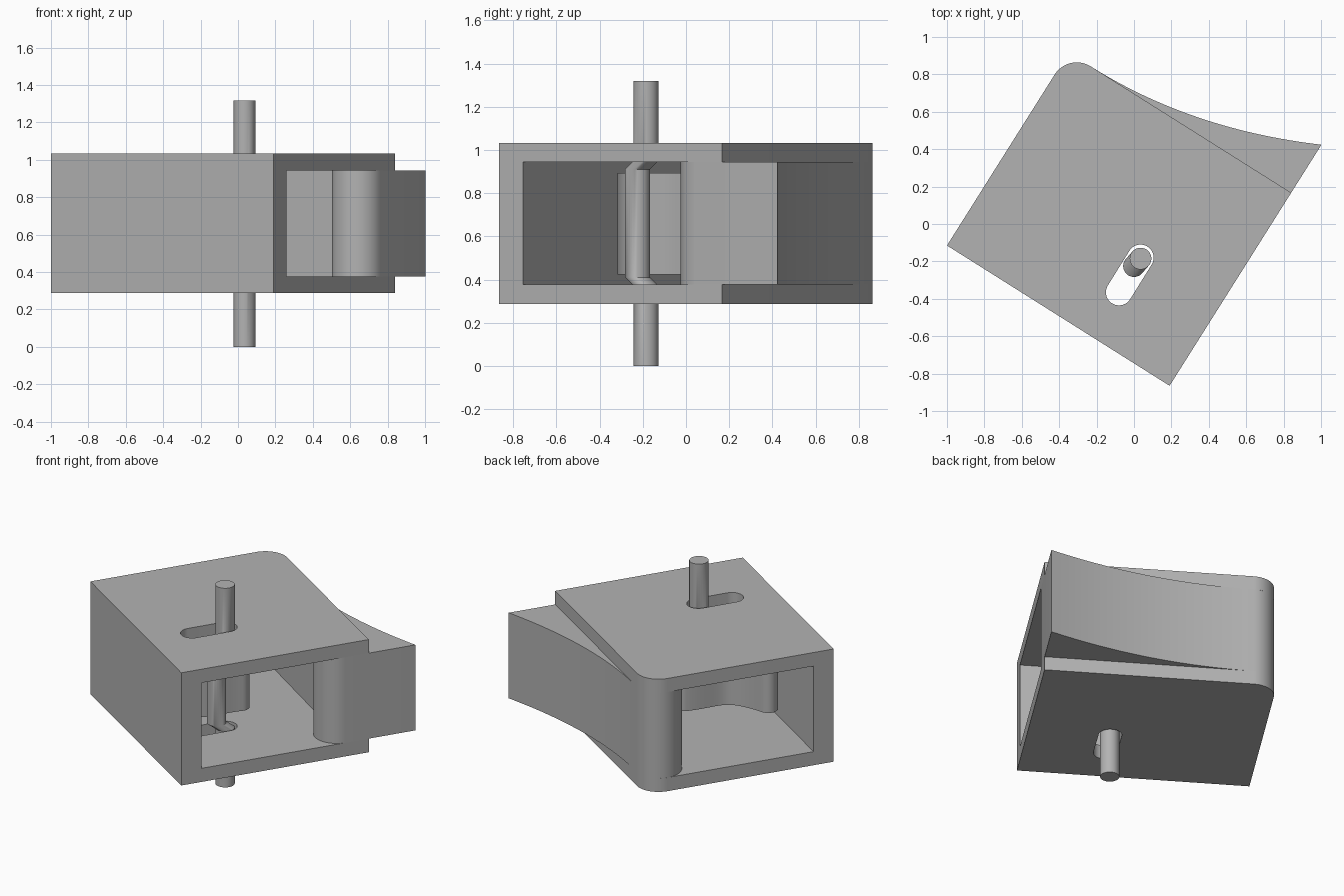
import bpy, bmesh
from math import cos, sin, pi, radians
from mathutils import Vector

cube = bpy.data.objects.get("Cube")
if cube:
    bpy.data.objects.remove(cube, do_unlink=True)

grey = bpy.data.materials.new("plain_grey")
grey.use_nodes = True
colour = (0.45, 0.45, 0.45, 1)
grey.diffuse_color = colour
grey.node_tree.nodes["Principled BSDF"].inputs["Base Color"].default_value = colour

# The housing is turned about z: u runs along its closed wall, v across it
ORIGIN = Vector((-1.0, -0.115))
U = Vector((0.846, -0.533))
V = Vector((0.533, 0.846))
LENGTH, DEPTH, CORNER = 1.407, 1.22, 0.14
PIVOT_V = DEPTH - CORNER


def place(points):
    return [ORIGIN + U * u + V * v for u, v in points]


def arc(cx, cy, r, start, end, steps=24):
    angles = [radians(start + (end - start) * i / steps) for i in range(steps + 1)]
    return [(cx + r * cos(a), cy + r * sin(a)) for a in angles]


def loft(name, rings):
    """Skin a stack of (outline, z) rings and cap both ends."""
    bm = bmesh.new()
    loops = [[bm.verts.new((p[0], p[1], z)) for p in outline] for outline, z in rings]
    for low, high in zip(loops, loops[1:]):
        for i in range(len(low)):
            j = (i + 1) % len(low)
            bm.faces.new((low[i], low[j], high[j], high[i]))
    bm.faces.new(loops[0])
    bm.faces.new(loops[-1])
    bmesh.ops.recalc_face_normals(bm, faces=bm.faces)
    mesh = bpy.data.meshes.new(name)
    bm.to_mesh(mesh)
    bm.free()
    mesh.materials.append(grey)
    obj = bpy.data.objects.new(name, mesh)
    bpy.context.collection.objects.link(obj)
    return obj


def prism(name, outline, z0, z1):
    return loft(name, [(outline, z0), (outline, z1)])


def activate(obj):
    bpy.ops.object.select_all(action="DESELECT")
    obj.select_set(True)
    bpy.context.view_layer.objects.active = obj


def cut(obj, cutter):
    cutter.hide_render = True
    mod = obj.modifiers.new("cut", "BOOLEAN")
    mod.operation = "DIFFERENCE"
    mod.solver = "EXACT"
    mod.object = cutter
    activate(obj)
    bpy.ops.object.modifier_apply(modifier=mod.name)
    bpy.data.objects.remove(cutter, do_unlink=True)


def smooth(obj):
    activate(obj)
    bpy.ops.object.shade_smooth_by_angle(angle=radians(30))


# Housing: two plates joined by one wall, with one rounded corner
outline = [(0, 0), (LENGTH, 0), (LENGTH, DEPTH)] + arc(CORNER, PIVOT_V, CORNER, 90, 180)
housing = prism("housing", place(outline), 0.287, 1.033)
cavity = [(-0.2, 0.13), (1.7, 0.13), (1.7, 1.5), (-0.2, 1.5)]
cut(housing, prism("cavity_cutter", place(cavity), 0.377, 0.943))

# Guide slot through both plates
top_end, low_end = Vector((0.035, -0.18)), Vector((-0.08, -0.365))
turn = 58
slot = (arc(top_end.x, top_end.y, 0.07, turn - 90, turn + 90)
        + arc(low_end.x, low_end.y, 0.07, turn + 90, turn + 270))
cut(housing, prism("slot_cutter", slot, 0.1, 1.2))
smooth(housing)

# Swinging jaw: pivot boss, flat inner face, end boss and hollow outer curve
profile = [(LENGTH, 1.523)]
profile += arc(LENGTH - CORNER, 1.07, CORNER, 0, -180)
profile += arc(CORNER, PIVOT_V, CORNER, 0, -270, 36)
for i in range(1, 24):
    s = (LENGTH - CORNER) * i / 24
    profile.append((CORNER + s, DEPTH + 0.189 * s * s))
jaw = prism("jaw", place(profile), 0.377, 0.943)
smooth(jaw)

# Cranked pin: straight ends with a shifted middle
ROD = 0.058


def ring(x, y):
    return arc(x, y, ROD, 0, 360 - 11.25, 31)


outer, inner = ring(0.035, -0.185), ring(0.0, -0.225)
pin = loft("cranked_pin", [(outer, 0), (outer, 0.37), (inner, 0.41),
                           (inner, 0.91), (outer, 0.95), (outer, 1.318)])
smooth(pin)

# Curved lever beside the pin
path = [Vector(p) for p in ((-0.42, -0.26), (-0.08, -0.28), (-0.13, -0.16), (0.01, 0.01))]
HALF = 0.055
left, right = [], []
for i in range(25):
    t = i / 24
    q = 1 - t
    a, b, c, d = path
    point = a * q**3 + b * 3 * q * q * t + c * 3 * q * t * t + d * t**3
    along = ((b - a) * q * q + (c - b) * 2 * q * t + (d - c) * t * t).normalized()
    side = Vector((-along.y, along.x)) * HALF
    left.append(point + side)
    right.append(point - side)


def round_end(p, direction):
    side = Vector((-direction.y, direction.x))
    angles = [pi * i / 12 for i in range(1, 12)]
    return [p + (side * -cos(a) + direction * sin(a)) * HALF for a in angles]


lever_outline = (right + round_end(path[3], (path[3] - path[2]).normalized())
                 + left[::-1] + round_end(path[0], (path[0] - path[1]).normalized()))
lever = prism("lever", lever_outline, 0.424, 0.893)
smooth(lever)
